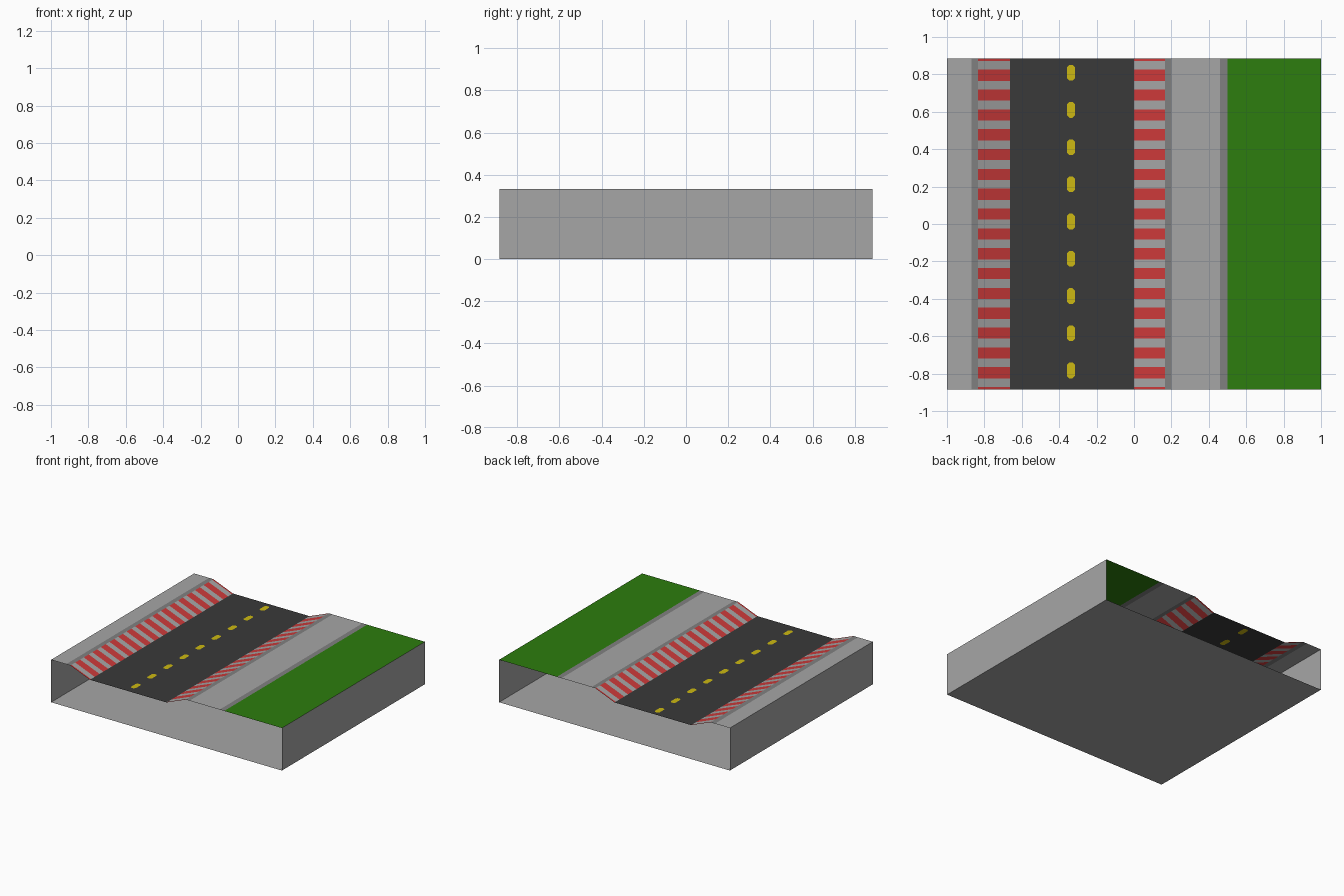
import bpy, bmesh

if "Cube" in bpy.data.objects:
    bpy.data.objects.remove(bpy.data.objects["Cube"])

def lin(h):
    out = []
    for i in (0, 2, 4):
        c = int(h[i:i + 2], 16) / 255
        out.append(c / 12.92 if c <= 0.04045 else ((c + 0.055) / 1.055) ** 2.4)
    return (*out, 1)

def material(name, h):
    m = bpy.data.materials.new(name)
    m.diffuse_color = lin(h)
    m.use_nodes = True
    m.node_tree.nodes["Principled BSDF"].inputs["Base Color"].default_value = m.diffuse_color
    return m

CONCRETE = material("concrete grey", "a6a6a6")
EDGE = material("dark edging grey", "808080")
ASPHALT = material("asphalt", "3a3a3a")
RED = material("kerb red", "cd3a3a")
YELLOW = material("line yellow", "cdb912")
GRASS = material("grass green", "2d7d0e")

Y, TOP, ROAD = 0.885, 0.333, 0.266

def part(name, polys, mats):
    """Make one sheet object from (corner list, material index) pairs."""
    bm = bmesh.new()
    for pts, mi in polys:
        bm.faces.new([bm.verts.new(p) for p in pts]).material_index = mi
    bmesh.ops.remove_doubles(bm, verts=bm.verts, dist=1e-5)
    me = bpy.data.meshes.new(name)
    bm.to_mesh(me)
    bm.free()
    for m in mats:
        me.materials.append(m)
    ob = bpy.data.objects.new(name, me)
    bpy.context.collection.objects.link(ob)

def strip(x0, z0, x1, z1, y0=-Y, y1=Y):
    return [(x0, y0, z0), (x1, y0, z1), (x1, y1, z1), (x0, y1, z0)]

# Base: floor and side walls, open at both road ends
part("base_floor", [(strip(1, 0, -1, 0), 0)], [CONCRETE])
part("left_wall", [(strip(-1, 0, -1, TOP)[::-1], 0)], [CONCRETE])
part("right_wall", [(strip(1, 0, 1, TOP)[::-1], 0)], [CONCRETE])

# Pavements, edging and grass
for name, x0, x1, mat in (
        ("left_pavement", -1, -0.87, CONCRETE), ("left_edging", -0.87, -0.833, EDGE),
        ("right_edging", 0.167, 0.2, EDGE), ("right_pavement", 0.2, 0.46, CONCRETE),
        ("grass_edging", 0.46, 0.5, EDGE), ("grass", 0.5, 1, GRASS)):
    part(name, [(strip(x0, TOP, x1, TOP), 0)], [mat])

# Sloped kerbs with red bands
def kerb(name, x0, z0, x1, z1):
    step, half = 0.106, 0.03
    cuts = {-Y, Y}
    for k in range(-9, 9):
        c = (k + 0.5) * step
        cuts |= {max(-Y, c - half), min(Y, c + half)}
    cuts = sorted(cuts)
    polys = []
    for a, b in zip(cuts, cuts[1:]):
        phase = ((a + b) / 2) % step
        red = abs(phase - step / 2) < half or abs(a) == Y or abs(b) == Y
        polys.append((strip(x0, z0, x1, z1, a, b), int(red)))
    part(name, polys, [CONCRETE, RED])

kerb("left_kerb", -0.833, TOP, -0.664, ROAD)
kerb("right_kerb", 0, ROAD, 0.167, TOP)

# Road with chamfered yellow dashes cut into the centre column
L, R, ch, half = -0.358, -0.316, 0.012, 0.042
road = [(strip(-0.664, ROAD, L, ROAD), 0), (strip(R, ROAD, 0, ROAD), 0)]
last = -Y
for k in range(-4, 5):
    c = 0.013 + 0.199 * k
    a, b = c - half, c + half
    road.append((strip(L, ROAD, R, ROAD, last, a), 0))
    octagon = [(L + ch, a), (R - ch, a), (R, a + ch), (R, b - ch),
               (R - ch, b), (L + ch, b), (L, b - ch), (L, a + ch)]
    road.append(([(x, y, ROAD) for x, y in octagon], 1))
    corners = [(R, a), (R, b), (L, b), (L, a)]
    for i, corner in enumerate(corners):
        tri = [octagon[2 * i + 1], corner, octagon[(2 * i + 2) % 8]]
        road.append(([(x, y, ROAD) for x, y in tri], 0))
    last = b
road.append((strip(L, ROAD, R, ROAD, last, Y), 0))
part("road", road, [ASPHALT, YELLOW])
